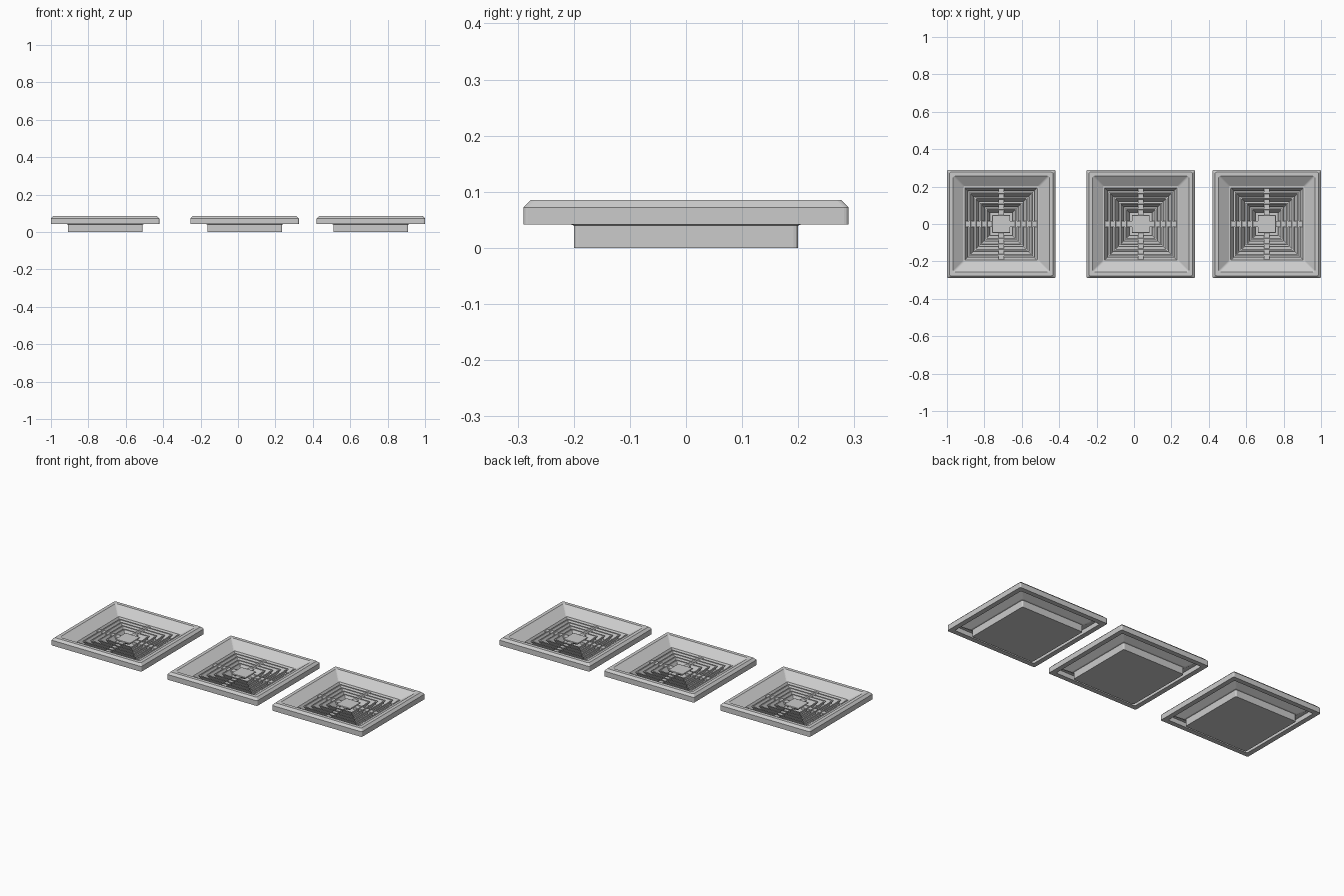
import bpy, bmesh, math

if "Cube" in bpy.data.objects:
    bpy.data.objects.remove(bpy.data.objects["Cube"])


def square_loop(bm, h, z, r):
    # square outline of half size h with small rounded corners
    vs = []
    for k in range(4):
        a0 = k * math.pi / 2
        cx = (h - r) * (1 if k in (0, 3) else -1)
        cy = (h - r) * (1 if k in (0, 1) else -1)
        for j in range(4):
            a = a0 + j * math.pi / 6
            vs.append(bm.verts.new((cx + r * math.cos(a), cy + r * math.sin(a), z)))
    return vs


def square_loft(name, profile, x, r, closed):
    # sweep a (half size, height) profile round a square
    bm = bmesh.new()
    loops = [square_loop(bm, h, z, r) for h, z in profile]
    pairs = list(zip(loops, loops[1:]))
    if closed:
        pairs.append((loops[-1], loops[0]))
    for a, b in pairs:
        n = len(a)
        for i in range(n):
            j = (i + 1) % n
            bm.faces.new((a[i], a[j], b[j], b[i]))
    if not closed:
        bm.faces.new(loops[0])
        bm.faces.new(loops[-1])
    bmesh.ops.recalc_face_normals(bm, faces=bm.faces)
    return finish(name, bm, x)


def finish(name, bm, x):
    me = bpy.data.meshes.new(name)
    bm.to_mesh(me)
    bm.free()
    ob = bpy.data.objects.new(name, me)
    bpy.context.collection.objects.link(ob)
    ob.location.x = x
    return ob


def struts(name, x):
    # four short bars that tie the louvres together
    bm = bmesh.new()
    for k in range(4):
        a = k * math.pi / 2
        c, s = round(math.cos(a)), round(math.sin(a))
        res = bmesh.ops.create_cube(bm, size=1)
        for v in res["verts"]:
            u = 0.12 + v.co.x * 0.16
            w = v.co.y * 0.03
            v.co = (u * c - w * s, u * s + w * c, 0.038 + v.co.z * 0.014)
    return finish(name, bm, x)


# flange, flared throat and neck box in one shell
HOUSING = [(0.2, 0.0), (0.2, 0.04), (0.207, 0.042), (0.25, 0.068), (0.262, 0.068),
           (0.262, 0.042), (0.29, 0.042), (0.29, 0.072), (0.277, 0.085),
           (0.257, 0.085), (0.25, 0.08), (0.203, 0.048), (0.194, 0.046), (0.194, 0.008)]

for n, x in enumerate((-0.71, 0.036, 0.71), 1):
    square_loft(f"vent_{n}_housing", HOUSING, x, 0.008, False)
    # nested flared louvres
    for i in range(5):
        s = 0.2 - 0.029 * i
        prof = [(s - 0.023, 0.022), (s - 0.007, 0.05), (s, 0.05), (s - 0.016, 0.022)]
        square_loft(f"vent_{n}_louvre_{i + 1}", prof, x, 0.003, True)
    # centre plate
    square_loft(f"vent_{n}_centre_plate", [(0.03, 0.03), (0.048, 0.046), (0.046, 0.05)],
                x, 0.003, False)
    struts(f"vent_{n}_struts", x)
